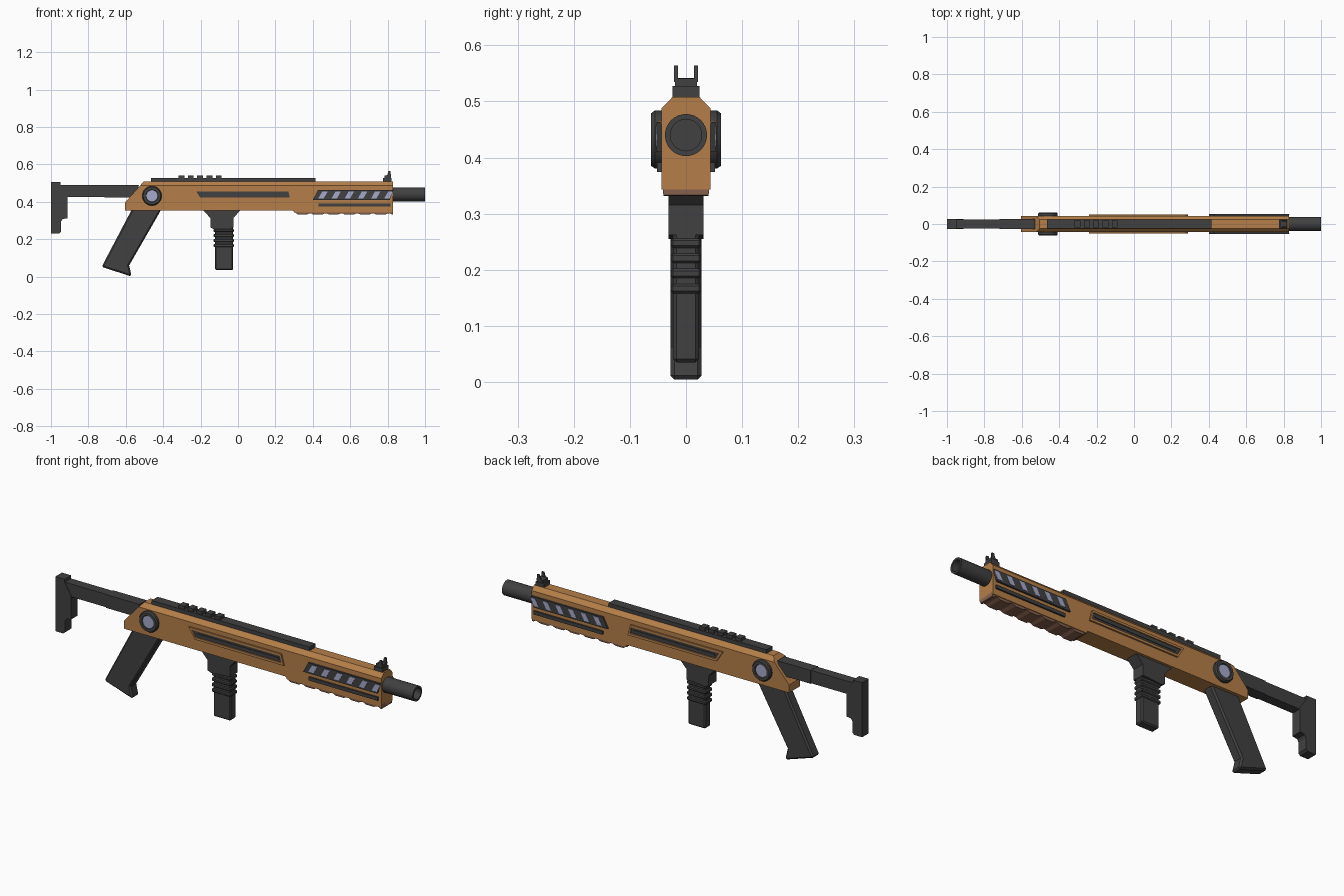
import bpy, bmesh, math
from mathutils import Vector

if "Cube" in bpy.data.objects:
    bpy.data.objects.remove(bpy.data.objects["Cube"])


def material(name, rgb):
    m = bpy.data.materials.new(name)
    m.diffuse_color = (*rgb, 1)
    m.use_nodes = True
    m.node_tree.nodes["Principled BSDF"].inputs["Base Color"].default_value = m.diffuse_color
    return m


ORANGE = material("burnt_orange", (0.46, 0.21, 0.065))
DARK = material("dark_grey", (0.052, 0.052, 0.052))
LILAC = material("pale_lilac", (0.38, 0.40, 0.60))
BROWN = material("red_brown", (0.24, 0.12, 0.075))


def finish(name, bm, *mats):
    bmesh.ops.recalc_face_normals(bm, faces=bm.faces)
    me = bpy.data.meshes.new(name)
    bm.to_mesh(me)
    bm.free()
    for m in mats:
        me.materials.append(m)
    ob = bpy.data.objects.new(name, me)
    bpy.context.collection.objects.link(ob)
    return ob


def prism(name, pts, y0, y1, mat, bevel=0):
    """Side profile (x, z) extruded from y0 to y1."""
    bm = bmesh.new()
    f = bm.faces.new([bm.verts.new((x, y0, z)) for x, z in pts])
    r = bmesh.ops.extrude_face_region(bm, geom=[f])
    verts = [v for v in r["geom"] if isinstance(v, bmesh.types.BMVert)]
    bmesh.ops.translate(bm, verts=verts, vec=(0, y1 - y0, 0))
    ob = finish(name, bm, mat)
    if bevel:
        b = ob.modifiers.new("bevel", "BEVEL")
        b.width, b.segments, b.limit_method = bevel, 1, "ANGLE"
        b.angle_limit = math.radians(50)
    return ob


def box(name, x0, x1, y0, y1, z0, z1, mat, bevel=0):
    return prism(name, [(x0, z0), (x1, z0), (x1, z1), (x0, z1)], y0, y1, mat, bevel)


def lathe(name, profile, axis, origin, mats, rule=None, n=32):
    """Profile of (distance along axis, radius) spun around the axis."""
    bm = bmesh.new()
    axis = Vector(axis)
    u = Vector((0, 0, 1))
    w = axis.cross(u)
    rings = []
    for d, r in profile:
        rings.append([bm.verts.new(Vector(origin) + axis * d + r * (
            u * math.cos(2 * math.pi * i / n) + w * math.sin(2 * math.pi * i / n)))
            for i in range(n)])
    for k in range(len(rings) - 1):
        for i in range(n):
            j = (i + 1) % n
            bm.faces.new((rings[k][i], rings[k][j], rings[k + 1][j], rings[k + 1][i]))
    bm.faces.new(rings[0])
    cap = bm.faces.new(rings[-1])
    if rule is not None:
        cap.material_index = rule
    ob = finish(name, bm, *mats)
    bpy.ops.object.select_all(action="DESELECT")
    ob.select_set(True)
    bpy.context.view_layer.objects.active = ob
    bpy.ops.object.shade_smooth_by_angle()
    return ob


# Receiver: chamfered section along x, with the rear cut on a slope
bm = bmesh.new()
section = [(-.044, .355), (.044, .355), (.044, .487), (.024, .508), (-.024, .508), (-.044, .487)]
a = [bm.verts.new((-.605, y, z)) for y, z in section]
b = [bm.verts.new((.83, y, z)) for y, z in section]
bm.faces.new(a)
bm.faces.new(b)
for i in range(6):
    j = (i + 1) % 6
    bm.faces.new((a[i], a[j], b[j], b[i]))
bmesh.ops.bisect_plane(bm, geom=bm.verts[:] + bm.edges[:] + bm.faces[:],
                       plane_co=(-.605, 0, .395), plane_no=(-.113, 0, .1), clear_outer=True)
bmesh.ops.holes_fill(bm, edges=bm.edges)
finish("receiver", bm, ORANGE)

# Handguard underside with scalloped bumps, tapering downwards
box("handguard_base", .30, .83, -.044, .044, .343, .356, ORANGE)
wave = [(.83, .356), (.29, .356), (.32, .332)]
for i in range(6):
    x = .32 + i * .084
    wave += [(x + .045, .331), (x + .06, .338), (x + .072, .338), (x + .084, .331)]
wave += [(.83, .333)]
guard = prism("handguard_scallops", wave, -.043, .043, BROWN)
for v in guard.data.vertices:
    if v.co.z < .35:
        v.co.y *= .93

# Top rail with teeth
box("top_rail", -.465, .415, -.024, .024, .505, .527, DARK)
for i in range(5):
    x = -.318 + i * .05
    box("rail_tooth", x, x + .031, -.018, .018, .526, .542, DARK)

# Front sight
box("sight_base", .775, .822, -.024, .024, .505, .527, DARK)
box("sight_block", .782, .818, -.020, .020, .526, .541, DARK)
for s in (-1, 1):
    prism("sight_prong", [(.785, .535), (.818, .535), (.815, .564), (.804, .564), (.799, .545)],
          s * .0145, s * .0215, DARK)

# Hollow barrel
lathe("barrel", [(0, .0375), (.2, .0375), (.2, .028), (.08, .028)],
      (1, 0, 0), (.8, 0, .44), [DARK])

# Details on both sides
for s in (-1, 1):
    lathe("pivot_disc", [(0, .052), (.055, .052), (.062, .047), (.062, .033), (.058, .031)],
          (0, s, 0), (-.46, 0, .432), [DARK, LILAC], 1)

    # Raised orange panel frame with a dark sunken slot
    bm = bmesh.new()
    outer = [(-.24, .465), (-.205, .41), (.29, .41), (.275, .465)]
    inner = [(-.222, .454), (-.202, .422), (.277, .422), (.27, .454)]
    rings = [[bm.verts.new((x, s * y, z)) for x, z in pts] for pts, y in
             ((outer, .04), (outer, .052), (inner, .052), (inner, .047))]
    for p, q in zip(rings, rings[1:]):
        for i in range(4):
            j = (i + 1) % 4
            bm.faces.new((p[i], p[j], q[j], q[i]))
    bm.faces.new(rings[0])
    bm.faces.new(rings[3]).material_index = 1
    finish("side_panel", bm, ORANGE, DARK)
    box("panel_rib", -.195, .262, s * .046, s * .050, .434, .442, DARK)

    # Vent plate, windows and lower strip
    prism("vent_plate", [(.40, .41), (.428, .463), (.828, .463), (.812, .41)],
          s * .04, s * .053, DARK)
    for i in range(6):
        x = .43 + i * .0705
        prism("vent_window", [(x, .419), (x + .029, .419), (x + .05, .456), (x + .021, .456)],
              s * .052, s * .0545, LILAC)
    box("lower_strip", .43, .815, s * .04, s * .052, .374, .391, DARK)

# Stock bar, sleeve and butt
box("stock_bar", -.96, -.55, -.024, .024, .425, .49, DARK)
prism("stock_sleeve", [(-.715, .424), (-.54, .424), (-.53, .491), (-.715, .491)],
      -.028, .028, DARK)
prism("butt", [(-1, .505), (-.948, .505), (-.948, .49), (-.912, .43), (-.912, .312),
               (-.938, .308), (-.946, .295), (-.946, .24), (-.956, .23), (-1, .23)],
      -.026, .026, DARK)

# Pistol grip
prism("pistol_grip", [(-.56, .375), (-.405, .375), (-.418, .345), (-.582, .06), (-.569, .004),
                      (-.58, .004), (-.728, .052), (-.725, .06), (-.57, .355)],
      -.028, .028, DARK, .009)

# Foregrip with mount and ribs
prism("foregrip_mount", [(-.19, .36), (.018, .36), (-.024, .315), (-.024, .262),
                         (-.13, .255), (-.147, .262), (-.147, .312)], -.031, .031, DARK)
box("foregrip", -.123, -.026, -.023, .023, .035, .30, DARK, .006)
for i in range(4):
    z = .158 + i * .027
    prism("foregrip_rib", [(-.130, z), (-.022, z), (-.022, z + .017), (-.130, z + .017)],
          -.027, .027, DARK, .004)
